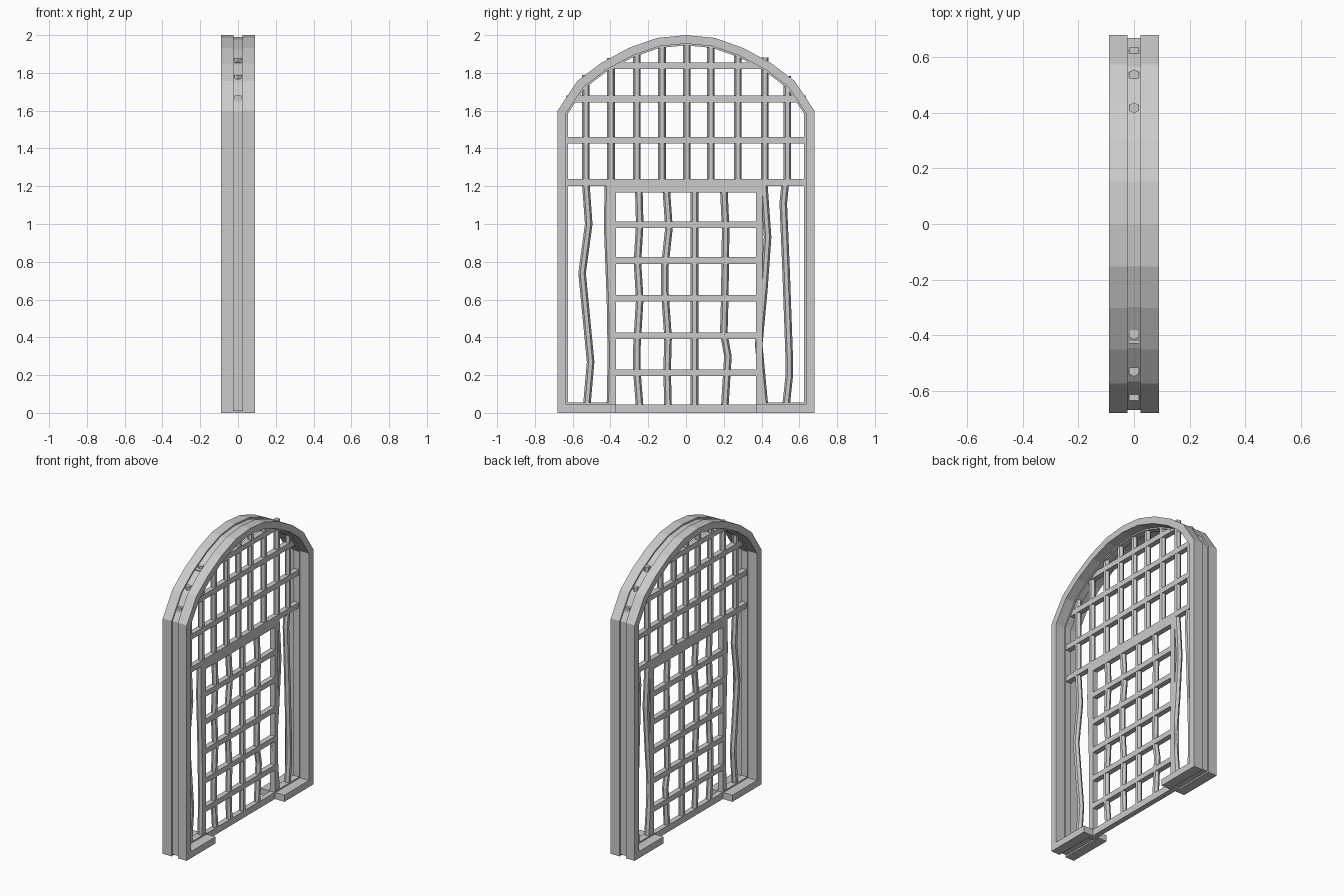
import bpy, math
from mathutils import Vector

if "Cube" in bpy.data.objects:
    bpy.data.objects.remove(bpy.data.objects["Cube"])

# Half of the arch outline as (y, z), from the foot block up to the crown
HALF = [(0.37, 0), (0.68, 0), (0.68, 1.6), (0.575, 1.757), (0.453, 1.85),
        (0.303, 1.932), (0.153, 1.985)]
OUTLINE = HALF + [(0, 2.0)] + [(-y, z) for y, z in reversed(HALF)]


def make(name, verts, faces):
    mesh = bpy.data.meshes.new(name)
    mesh.from_pydata(verts, [], faces)
    ob = bpy.data.objects.new(name, mesh)
    bpy.context.collection.objects.link(ob)
    return ob


def inset(path, d):
    """Mitred inward offset of an open (y, z) path."""
    pts = [Vector(p) for p in path]
    out = []
    for i, p in enumerate(pts):
        normals = []
        for a, b in ((i - 1, i), (i, i + 1)):
            if a >= 0 and b < len(pts):
                t = (pts[b] - pts[a]).normalized()
                normals.append(Vector((-t.y, t.x)))
        n = sum(normals, Vector((0, 0))).normalized()
        out.append(p + n * d / n.dot(normals[0]))
    return out


def band(name, x0, x1, d0, d1):
    """Strip following the arch outline between two inset depths."""
    a, b = inset(OUTLINE, d0), inset(OUTLINE, d1)
    verts = []
    for p, q in zip(a, b):
        verts += [(x0, *p), (x1, *p), (x1, *q), (x0, *q)]
    return make(name, verts, skin(len(a), 4))


def skin(rings, sides):
    faces = [(r * sides + k, r * sides + (k + 1) % sides,
              (r + 1) * sides + (k + 1) % sides, (r + 1) * sides + k)
             for r in range(rings - 1) for k in range(sides)]
    faces.append(tuple(reversed(range(sides))))
    faces.append(tuple(range((rings - 1) * sides, rings * sides)))
    return faces


def rod(name, path, r=0.02):
    """Six-sided upright rod through (y, z) points."""
    verts = [(r * math.sin(k * math.pi / 3), y + r * math.cos(k * math.pi / 3), z)
             for y, z in path for k in range(6)]
    faces = [tuple(reversed(f)) for f in skin(len(path), 6)]
    return make(name, verts, faces)


def bar(name, y0, y1, z0, z1, x=0.018):
    verts = [(sx, y, z) for z in (z0, z1)
             for sx, y in ((-x, y0), (x, y0), (x, y1), (-x, y1))]
    return make(name, verts, skin(2, 4))


def arch_z(y):
    y = abs(y)
    pts = HALF[2:] + [(0, 2.0)]
    for (ya, za), (yb, zb) in zip(pts, pts[1:]):
        if yb <= y <= ya:
            return zb + (za - zb) * (y - yb) / (ya - yb)


# Arched frame: two outer halves with a recessed strip between them
band("frame_half_right", 0.023, 0.09, 0, 0.045)
band("frame_half_left", -0.09, -0.023, 0, 0.045)
band("frame_groove", -0.023, 0.023, 0.01, 0.054)

# Fixed upper grille
for z, w in ((1.22, 0.635), (1.443, 0.635), (1.662, 0.635), (1.838, 0.43)):
    bar("upper_crossbar", -w, w, z - 0.018, z + 0.018)
for y in (-0.53, -0.397, -0.26, -0.127, 0.005, 0.132, 0.275, 0.418, 0.537):
    top = arch_z(y) - (0.003 if abs(y) > 0.35 else 0.025)
    if y == 0.418:
        top += 0.015
    rod("upper_upright", [(y, 1.2), (y, top)])

# Door frame
for s in (-1, 1):
    bar("door_stile", s * 0.388 - 0.018, s * 0.388 + 0.018, 0, 1.203)
bar("door_sill", -0.37, 0.37, 0, 0.045)
bar("door_head", -0.37, 0.37, 1.167, 1.203)
for z in (0.213, 0.408, 0.607, 0.807, 0.996):
    bar("door_crossbar", -0.37, 0.37, z - 0.018, z + 0.018)

# Bent rods of the door
for path in (
    [(-.25, 1.19), (-.245, 1), (-.257, .8), (-.245, .6), (-.26, .35), (-.26, .22), (-.245, .03)],
    [(-.105, 1.19), (-.09, .98), (-.112, .78), (-.112, .64), (-.095, .4), (-.1, .22), (-.095, .03)],
    [(.045, .03), (.045, 1.19)],
    [(.2, 1.19), (.21, .97), (.205, .6), (.2, .42), (.222, .3), (.205, .03)],
):
    rod("door_rod", path)

# Bent rods beside the door
for path in (
    [(-.53, 1.21), (-.515, 1), (-.55, .74), (-.505, .27), (-.525, .04)],
    [(-.41, 1.21), (-.415, 1), (-.4, .6), (-.395, .3), (-.4, .04)],
    [(.412, 1.21), (.432, .93), (.412, .65), (.385, .36), (.415, .04)],
    [(.525, 1.21), (.515, 1.11), (.53, .75), (.547, .28), (.547, .2), (.53, .04)],
):
    rod("side_rod", path)
